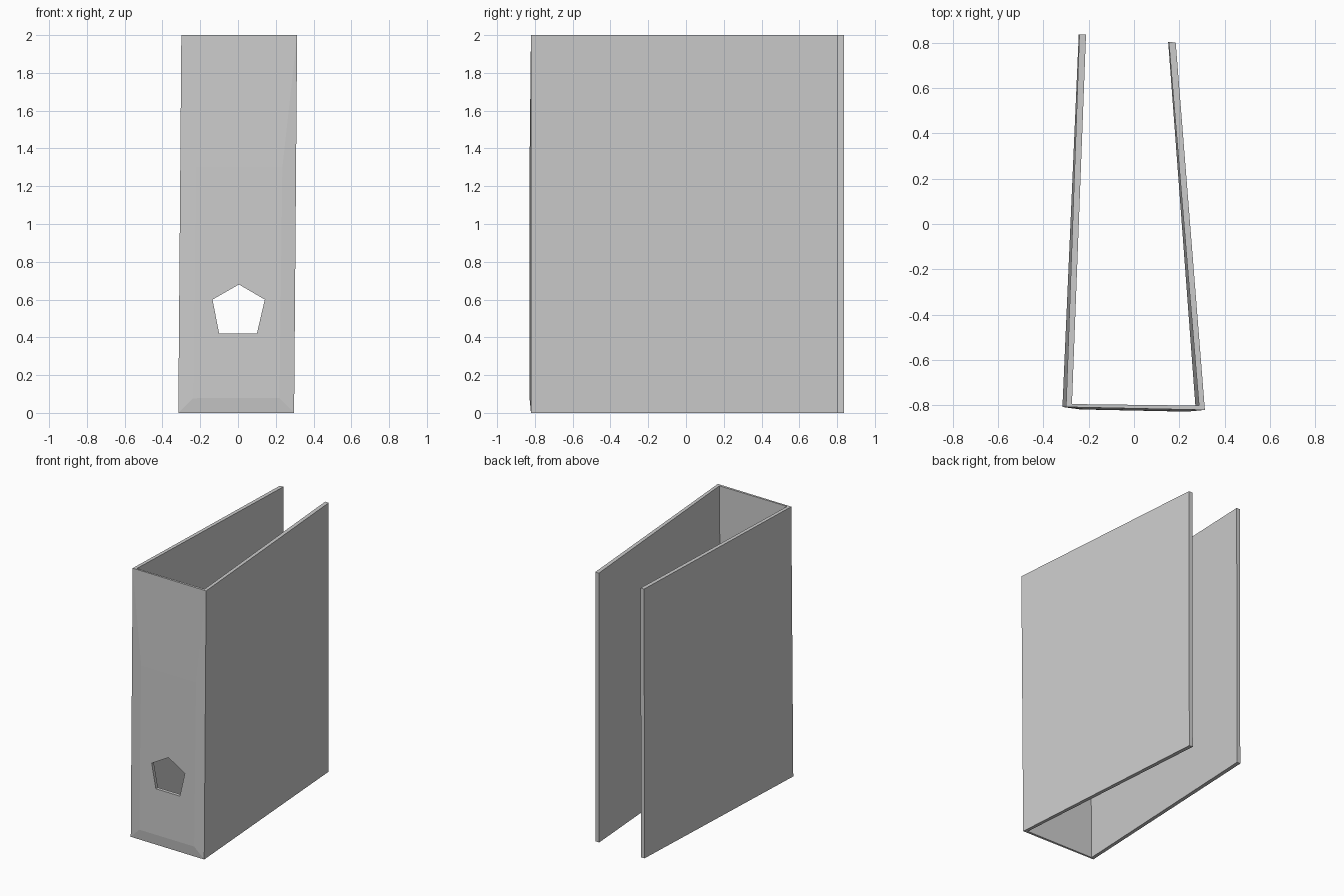
import bpy, bmesh
from mathutils import Vector

if "Cube" in bpy.data.objects:
    bpy.data.objects.remove(bpy.data.objects["Cube"], do_unlink=True)

grey = bpy.data.materials.new("plain grey")
grey.use_nodes = True
colour = (0.6, 0.6, 0.6, 1)
grey.diffuse_color = colour
grey.node_tree.nodes["Principled BSDF"].inputs["Base Color"].default_value = colour


def add_object(name, bm):
    bmesh.ops.recalc_face_normals(bm, faces=bm.faces[:])
    mesh = bpy.data.meshes.new(name)
    bm.to_mesh(mesh)
    bm.free()
    mesh.materials.append(grey)
    obj = bpy.data.objects.new(name, mesh)
    bpy.context.collection.objects.link(obj)
    return obj


def prism(lower, upper):
    """Closed solid between two matching outlines; returns it with its side faces."""
    bm = bmesh.new()
    a = [bm.verts.new(p) for p in lower]
    b = [bm.verts.new(p) for p in upper]
    bm.faces.new(a)
    bm.faces.new(b)
    n = len(a)
    sides = [bm.faces.new((a[i], a[(i + 1) % n], b[(i + 1) % n], b[i])) for i in range(n)]
    return bm, sides


# U-shaped cover outline, starting with the outer spine corners
outline = [(-0.30, -0.808), (0.313, -0.821), (0.184, 0.802), (0.154, 0.803),
           (0.287, -0.802), (-0.274, -0.795), (-0.212, 0.836), (-0.241, 0.836)]
HEIGHT = 2.0
top = [(x, y, HEIGHT) for x, y in outline]
bottom = [(x - (0.016 if y < 0 else 0.003), y, 0) for x, y in outline]
bm, sides = prism(bottom, top)

# Shallow swelling on the lower spine
bm.normal_update()
spine = sides[0]
bmesh.ops.inset_individual(bm, faces=[spine], thickness=0.11)
for v in spine.verts:
    v.co.y -= 0.009
    if v.co.z > 1:
        v.co.z = 1.3
cover = add_object("folder_cover", bm)

# Five-sided finger hole through the spine
hole = [(0.005, 0.68), (0.142, 0.60), (0.10, 0.42), (-0.10, 0.42), (-0.135, 0.60)]
cutter_bm, _ = prism([(x, -0.95, z) for x, z in hole], [(x, -0.7, z) for x, z in hole])
cutter = add_object("hole_cutter", cutter_bm)
cutter.hide_render = True
cutter.hide_viewport = True

cut = cover.modifiers.new("finger_hole", "BOOLEAN")
cut.operation = "DIFFERENCE"
cut.solver = "EXACT"
cut.object = cutter
